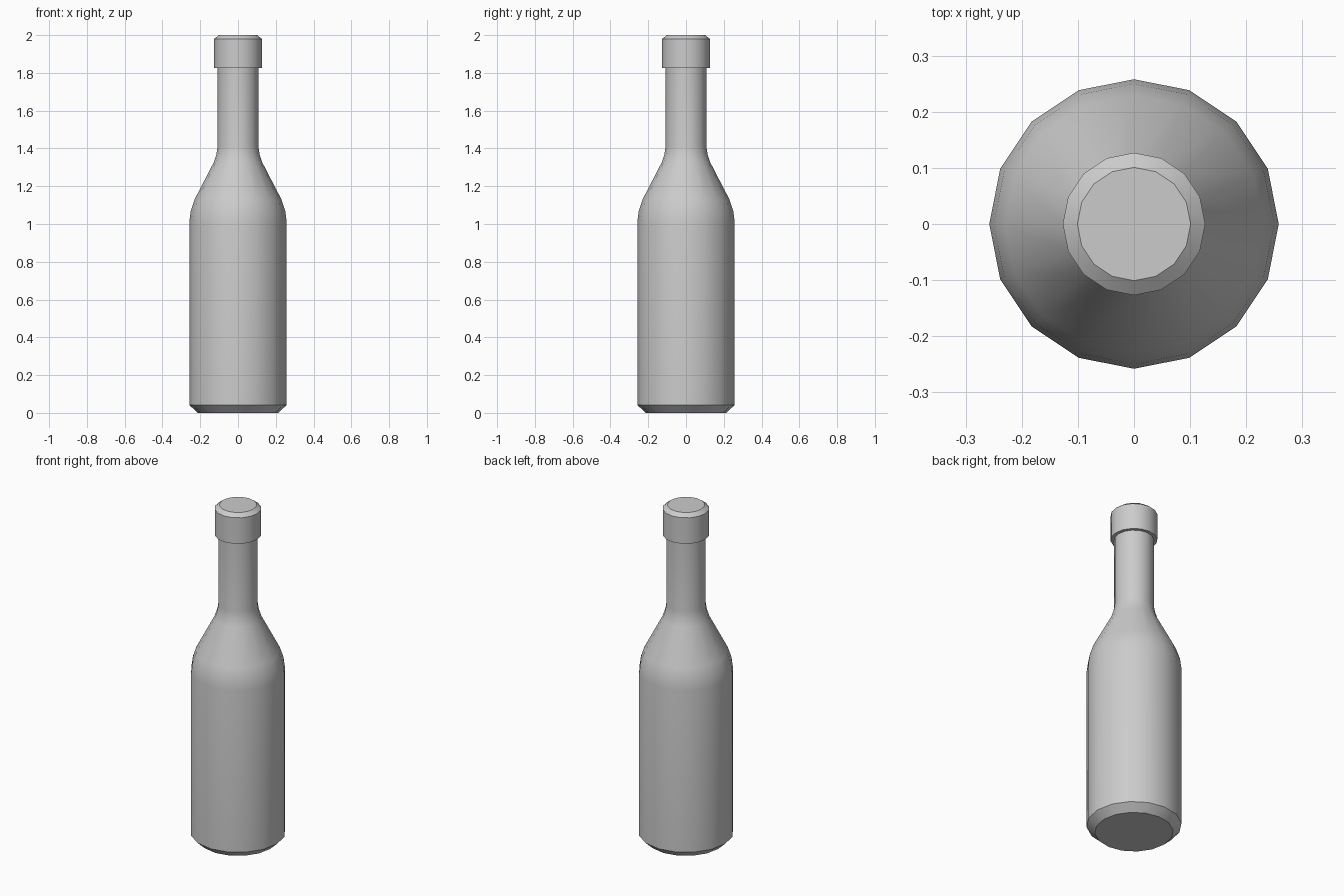
import bpy, bmesh, math

if "Cube" in bpy.data.objects:
    bpy.data.objects.remove(bpy.data.objects["Cube"])

SIDES = 16

def lathe(name, profile):
    """Revolve (radius, z) points around z and close both ends with flat caps."""
    bm = bmesh.new()
    rings = []
    for r, z in profile:
        rings.append([bm.verts.new((r * math.cos(2 * math.pi * i / SIDES),
                                    r * math.sin(2 * math.pi * i / SIDES), z))
                      for i in range(SIDES)])
    for a, b in zip(rings, rings[1:]):
        for i in range(SIDES):
            j = (i + 1) % SIDES
            bm.faces.new((a[i], a[j], b[j], b[i]))
    bm.faces.new(rings[0][::-1])
    bm.faces.new(rings[-1])
    mesh = bpy.data.meshes.new(name)
    bm.to_mesh(mesh)
    bm.free()
    ob = bpy.data.objects.new(name, mesh)
    bpy.context.collection.objects.link(ob)
    bpy.ops.object.select_all(action='DESELECT')
    ob.select_set(True)
    bpy.context.view_layer.objects.active = ob
    bpy.ops.object.shade_smooth_by_angle(angle=math.radians(30))
    return ob

# Bottle: chamfered base, straight body, curved shoulder, neck, cap collar
lathe("bottle", [
    (0.213, 0.0), (0.258, 0.042),
    (0.258, 1.01), (0.25, 1.07), (0.23, 1.13),
    (0.129, 1.325), (0.114, 1.37), (0.108, 1.41),
    (0.108, 1.825), (0.127, 1.825),
    (0.127, 1.98), (0.101, 2.0),
])
